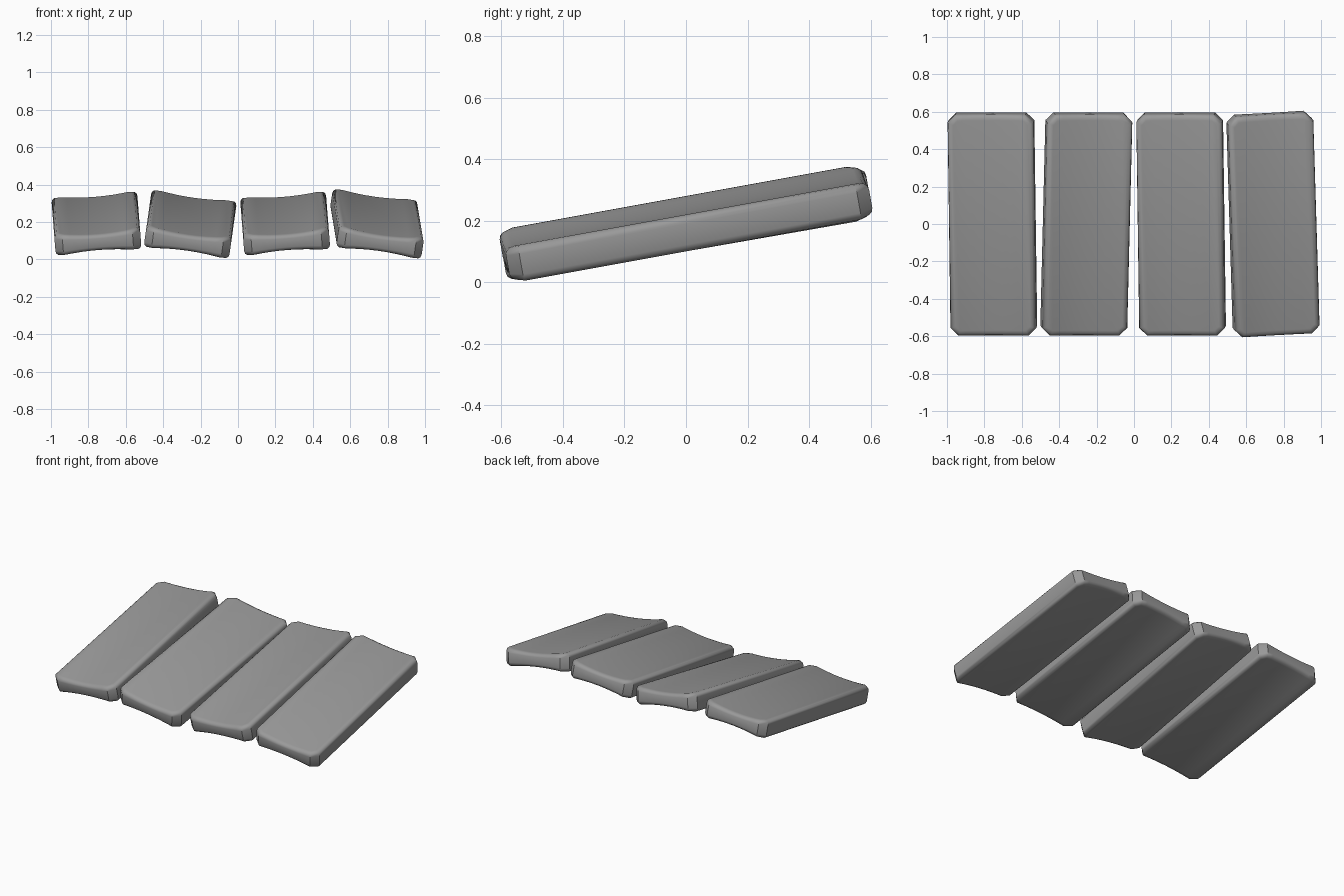
import bpy, bmesh, math
from mathutils import Matrix

cube = bpy.data.objects.get("Cube")
if cube:
    bpy.data.objects.remove(cube, do_unlink=True)

WIDTH, LENGTH, THICK = 0.46, 1.2, 0.128
SAG = 0.02

stone = bpy.data.materials.new("stone_grey")
stone.use_nodes = True
grey = (0.32, 0.32, 0.32, 1)
stone.diffuse_color = grey
stone.node_tree.nodes["Principled BSDF"].inputs["Base Color"].default_value = grey


def make_slab(name, x, z, pitch, roll, yaw):
    bm = bmesh.new()
    bmesh.ops.create_cube(bm, size=1, matrix=Matrix.Diagonal((WIDTH, LENGTH, THICK, 1)))
    # chamfer the four upright corners
    upright = [e for e in bm.edges if abs(e.verts[0].co.z - e.verts[1].co.z) > 0.01]
    bmesh.ops.bevel(bm, geom=upright, offset=0.042, segments=1, affect='EDGES')
    # round the top and bottom rims
    rims = [e for e in bm.edges if abs(e.verts[0].co.z - e.verts[1].co.z) < 0.01]
    bmesh.ops.bevel(bm, geom=rims, offset=0.03, segments=3, profile=0.5, affect='EDGES')
    # slice across the width, then hollow both broad faces
    for i in range(1, 8):
        bmesh.ops.bisect_plane(bm, geom=bm.verts[:] + bm.edges[:] + bm.faces[:],
                               plane_co=((i / 8 - 0.5) * WIDTH * 0.85, 0, 0),
                               plane_no=(1, 0, 0))
    for v in bm.verts:
        hollow = SAG * (1 - (2 * v.co.x / WIDTH) ** 2)
        v.co.z *= 1 - 2 * hollow / THICK
    bmesh.ops.recalc_face_normals(bm, faces=bm.faces[:])

    mesh = bpy.data.meshes.new(name)
    bm.to_mesh(mesh)
    bm.free()
    mesh.materials.append(stone)
    slab = bpy.data.objects.new(name, mesh)
    bpy.context.collection.objects.link(slab)
    slab.location = (x, 0, z)
    slab.rotation_euler = [math.radians(a) for a in (pitch, roll, yaw)]
    bpy.ops.object.select_all(action='DESELECT')
    slab.select_set(True)
    bpy.context.view_layer.objects.active = slab
    bpy.ops.object.shade_smooth_by_angle(angle=math.radians(40))


# four loose slabs, each settled at a slightly different angle
make_slab("slab_far_right", -0.757, 0.192, 10, -4.5, 0)
make_slab("slab_mid_right", -0.255, 0.188, 10, 8, 0)
make_slab("slab_mid_left", 0.252, 0.192, 10, -4.5, 0)
make_slab("slab_far_left", 0.743, 0.19, 10.4, 8, 3.2)
